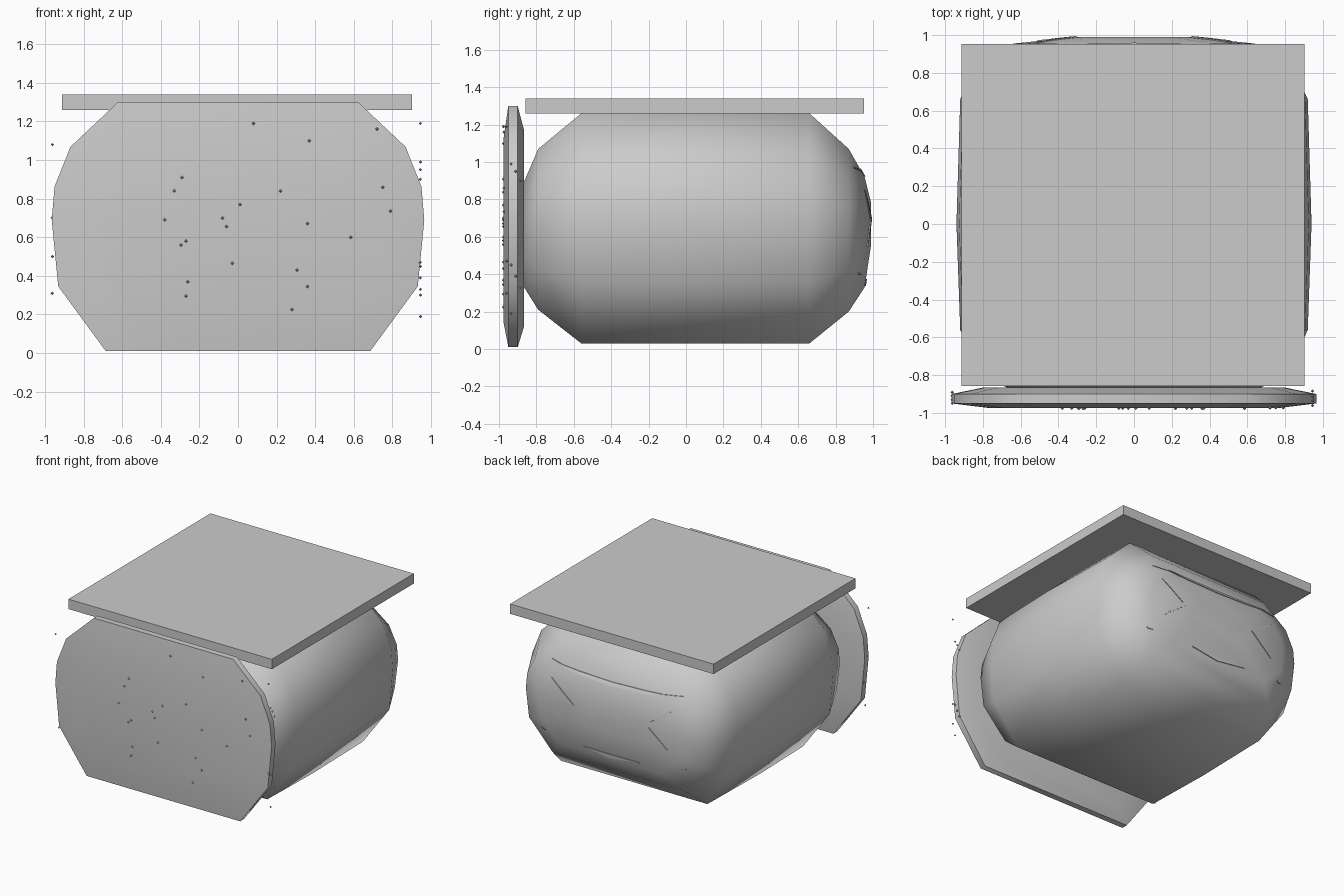
import bpy, bmesh, math
from mathutils import Vector
from mathutils.bvhtree import BVHTree

if "Cube" in bpy.data.objects:
    bpy.data.objects.remove(bpy.data.objects["Cube"])


def finish(bm, name, smooth=None):
    bmesh.ops.recalc_face_normals(bm, faces=bm.faces[:])
    me = bpy.data.meshes.new(name)
    bm.to_mesh(me)
    bm.free()
    ob = bpy.data.objects.new(name, me)
    bpy.context.collection.objects.link(ob)
    if smooth:
        bpy.ops.object.select_all(action='DESELECT')
        ob.select_set(True)
        bpy.context.view_layer.objects.active = ob
        bpy.ops.object.shade_smooth_by_angle(angle=math.radians(smooth))
    return ob


def loft(rings):
    """Bridge equal-length vertex rings and cap both ends."""
    bm = bmesh.new()
    vs = [[bm.verts.new(p) for p in r] for r in rings]
    n = len(vs[0])
    for a, b in zip(vs, vs[1:]):
        for i in range(n):
            j = (i + 1) % n
            bm.faces.new((a[i], a[j], b[j], b[i]))
    bm.faces.new(vs[0])
    bm.faces.new(vs[-1])
    return bm


# shared cut-corner outline, right half from bottom to top, then mirrored
half = [(.71, -1), (.965, -.48), (1, .05), (.985, .32), (.90, .64), (.645, 1)]
outline = half + [(-x, z) for x, z in reversed(half)]


def ring(y, w, lo, hi):
    c, h = (lo + hi) / 2, (hi - lo) / 2
    return [(x * w, y, c + z * h) for x, z in outline]


# rounded body
body_bm = loft([ring(*r) for r in (
    (-.872, .66, .34, .88), (-.79, .82, .21, 1.07), (-.56, .92, .03, 1.26),
    (0, .94, .03, 1.26), (.66, .92, .03, 1.26), (.87, .82, .2, 1.07),
    (.955, .64, .33, .92), (.99, .3, .56, .78))])
bmesh.ops.recalc_face_normals(body_bm, faces=body_bm.faces[:])
tree = BVHTree.FromBMesh(body_bm)
finish(body_bm, "body", 55)

# thin front plate with softened rim
finish(loft([ring(*r) for r in (
    (-.975, .76, .14, 1.13), (-.95, .965, .01, 1.3),
    (-.9, .965, .01, 1.3), (-.866, .8, .12, 1.17))]), "front_plate", 60)

# flat roof slab
bm = bmesh.new()
bmesh.ops.create_cube(bm, size=1)
for v in bm.verts:
    v.co = Vector((v.co.x * 1.815 - .005, v.co.y * 1.81 + .047, v.co.z * .08 + 1.3))
finish(bm, "roof_slab")


def ribbon(name, pts, widths, axis, steps=6):
    """Tapered raised strip laid on the back of the body."""
    rows = []
    for k in range(len(pts) - 1):
        for s in range(steps + (k == len(pts) - 2)):
            t = s / steps
            x, z = (pts[k][i] * (1 - t) + pts[k + 1][i] * t for i in (0, 1))
            w = widths[k] * (1 - t) + widths[k + 1] * t
            d = (w / 2, 0) if axis == 'x' else (0, w / 2)
            r = []
            for sgn in (-1, 1):
                px, pz = x + sgn * d[0], z + sgn * d[1]
                hit = tree.ray_cast(Vector((px, 3, pz)), Vector((0, -1, 0)))[0]
                y = hit.y if hit else .9
                r.append((px, y, pz))
            (a, ya, b), (c, yc, e) = r
            rows.append([(a, ya - .02, b), (a, ya + .006, b),
                         (c, yc + .006, e), (c, yc - .02, e)])
    finish(loft(rows), name)


# face strips on the back: brow, two angled eyes, mouth
ribbon("brow", [(-.6, .97), (-.3, .945), (0, .935), (.3, .945), (.57, .97)],
       [.004, .022, .026, .022, .004], 'z')
for s, side in ((1, "left"), (-1, "right")):
    ribbon("eye_" + side, [(s * .53, .85), (s * .33, .695), (s * .51, .545)],
           [.004, .05, .004], 'x')
    ribbon("mouth_corner_" + side, [(s * .6, .4), (s * .645, .405)], [.008, .008], 'z', 2)
ribbon("mouth", [(-.26, .372), (0, .355), (.24, .372)], [.004, .035, .004], 'z')

# tiny specks over the front plate and around its rim
front = [(.08, 1.19), (.37, 1.1), (.72, 1.16), (-.29, .91), (-.33, .84), (.22, .84),
         (.75, .86), (.01, .77), (-.38, .69), (-.08, .7), (-.06, .655), (.36, .67),
         (.79, .735), (-.27, .58), (-.295, .56), (.585, .6), (-.03, .465), (.305, .43),
         (-.26, .37), (.36, .345), (-.27, .295), (.28, .225)]
right_z = (1.19, .99, .95, .9, .47, .45, .39, .33, .3, .19)
left_z = (1.08, .7, .31, .5)
spots = [(x, -.976 + .015 * max(0, abs(x) - .6), z) for x, z in front]
spots += [(.945, -.96 + .025 * (i % 4), z) for i, z in enumerate(right_z)]
spots += [(-.962, -.95 + .02 * (i % 4), z) for i, z in enumerate(left_z)]
bm = bmesh.new()
for p in spots:
    new = bmesh.ops.create_uvsphere(bm, u_segments=4, v_segments=2, radius=.009)
    bmesh.ops.translate(bm, verts=new['verts'], vec=p)
finish(bm, "specks")
